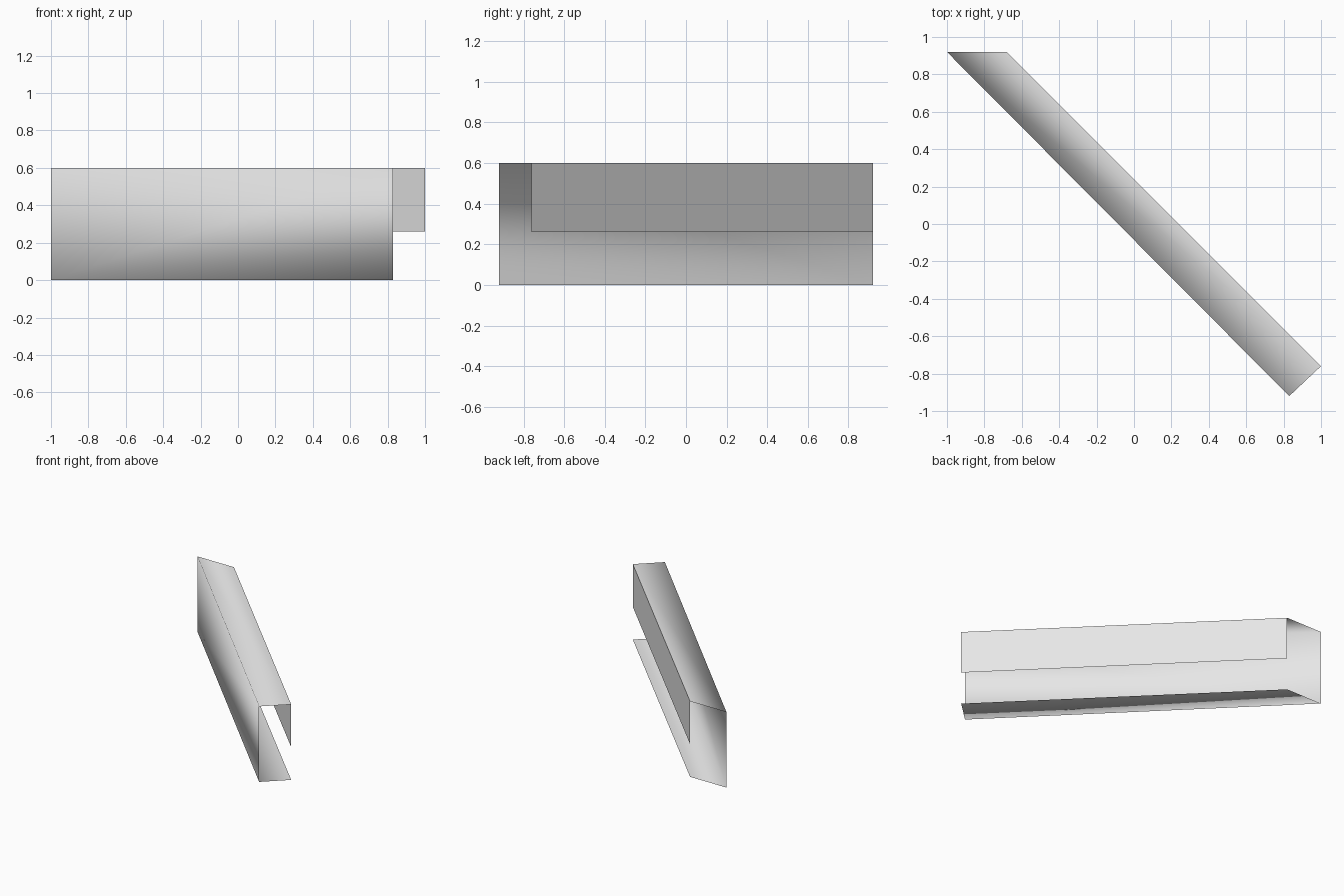
import bpy
import bmesh

cube = bpy.data.objects.get("Cube")
if cube:
    bpy.data.objects.remove(cube, do_unlink=True)

# One plain grey for the whole folded sheet
grey = bpy.data.materials.new("light_grey")
grey.use_nodes = True
colour = (0.8, 0.8, 0.8, 1)
grey.diffuse_color = colour
grey.node_tree.nodes["Principled BSDF"].inputs["Base Color"].default_value = colour

# Plan corners: (mitred end, square end) of the front and rear long edges
FRONT = ((-1.0, 0.92), (0.83, -0.92))
REAR = ((-0.68, 0.92), (1.0, -0.76))
HEIGHT, LIP_BOTTOM = 0.6, 0.26


def folded_sheet(name, folds):
    """Join successive (plan edge, height) folds with single-sheet panels."""
    bm = bmesh.new()
    rows = [[bm.verts.new((x, y, z)) for x, y in edge] for edge, z in folds]
    for a, b in zip(rows, rows[1:]):
        face = bm.faces.new((a[0], a[1], b[1], b[0]))
        face.smooth = True
    mesh = bpy.data.meshes.new(name)
    bm.to_mesh(mesh)
    bm.free()
    mesh.materials.append(grey)
    obj = bpy.data.objects.new(name, mesh)
    bpy.context.collection.objects.link(obj)
    return obj


# Bottom flange, tall front wall and top flange, shaded as one smooth sheet
folded_sheet("channel", [(REAR, 0), (FRONT, 0), (FRONT, HEIGHT), (REAR, HEIGHT)])

# Flat lip hanging from the rear edge of the top flange
folded_sheet("rear_lip", [(REAR, HEIGHT), (REAR, LIP_BOTTOM)])
